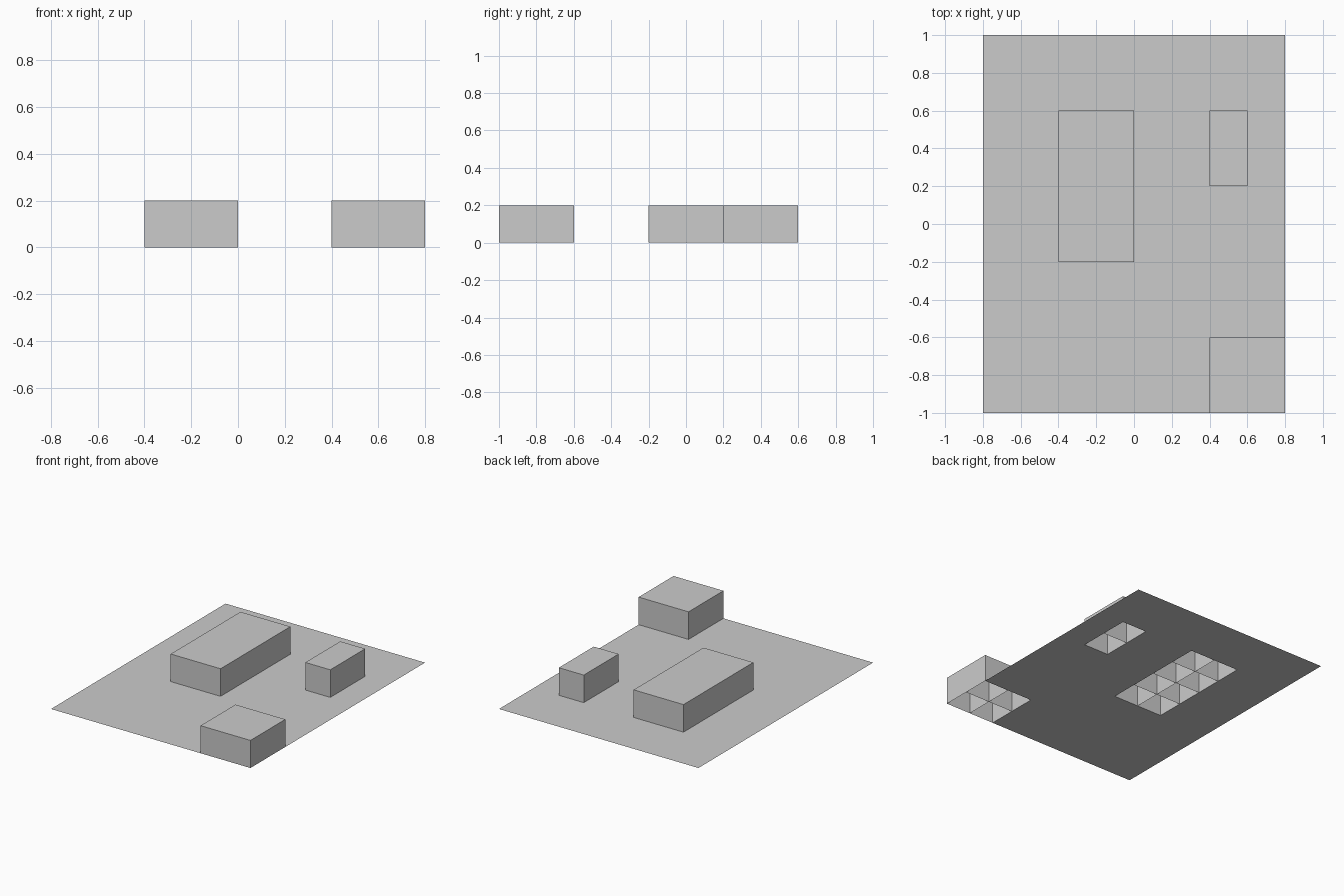
import bpy, bmesh
from mathutils import Matrix

if "Cube" in bpy.data.objects:
    bpy.data.objects.remove(bpy.data.objects["Cube"])

# Ground sheet: 8 x 10 square cells of 0.2
bm = bmesh.new()
bmesh.ops.create_grid(bm, x_segments=8, y_segments=10, size=1,
                      matrix=Matrix.Diagonal((0.8, 1, 1, 1)))

# Block footprints: x min, x max, y min, y max
blocks = [(-0.4, 0.0, -0.2, 0.6),   # large block
          (0.4, 0.6, 0.2, 0.6),     # small block
          (0.4, 0.8, -1.0, -0.6)]   # corner block


def in_block(face):
    c = face.calc_center_median()
    return any(x0 < c.x < x1 and y0 < c.y < y1 for x0, x1, y0, y1 in blocks)


# Raise each cell on its own, leaving dividing walls inside the hollow blocks
cells = [f for f in bm.faces if in_block(f)]
raised = bmesh.ops.extrude_discrete_faces(bm, faces=cells)["faces"]
for v in {v for f in raised for v in f.verts}:
    v.co.z = 0.2

mesh = bpy.data.meshes.new("ground_with_blocks")
bm.to_mesh(mesh)
bm.free()
bpy.context.collection.objects.link(bpy.data.objects.new("ground_with_blocks", mesh))
